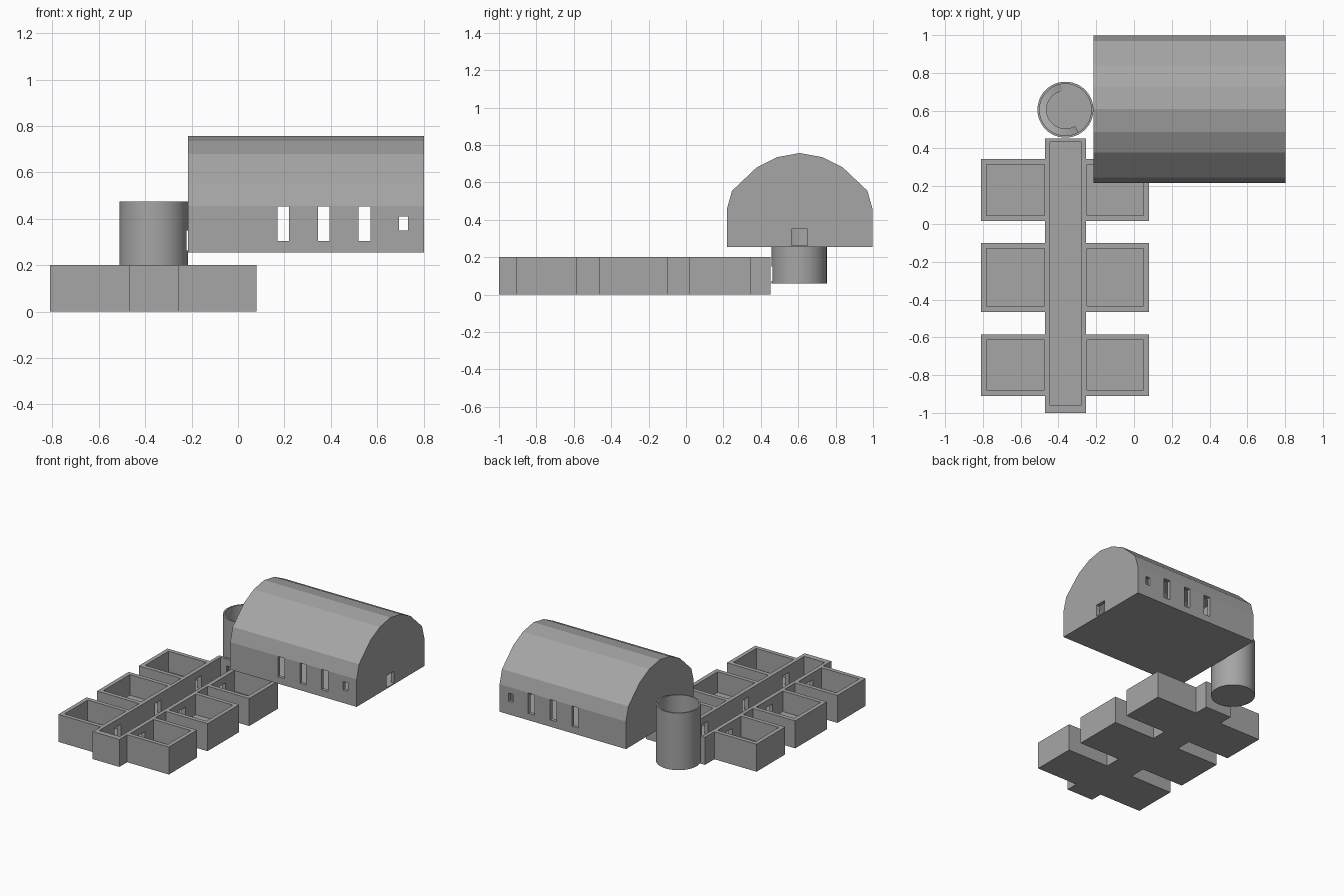
import bpy, bmesh, math

if "Cube" in bpy.data.objects:
    bpy.data.objects.remove(bpy.data.objects["Cube"], do_unlink=True)

grey = bpy.data.materials.new("plain grey")
grey.use_nodes = True
colour = (0.38, 0.38, 0.38, 1)
grey.diffuse_color = colour
for node in grey.node_tree.nodes:
    if node.type == 'BSDF_PRINCIPLED':
        node.inputs["Base Color"].default_value = colour


def finish(name, bm):
    bmesh.ops.recalc_face_normals(bm, faces=bm.faces)
    mesh = bpy.data.meshes.new(name)
    bm.to_mesh(mesh)
    bm.free()
    mesh.materials.append(grey)
    obj = bpy.data.objects.new(name, mesh)
    bpy.context.collection.objects.link(obj)
    return obj


def box(name, x, y, z):
    bm = bmesh.new()
    bmesh.ops.create_cube(bm, size=1)
    for v in bm.verts:
        v.co = [r[0] if c < 0 else r[1] for c, r in zip(v.co, (x, y, z))]
    return finish(name, bm)


def prism(name, outline, axis, lo, hi):
    """Extrude a closed outline along x (axis 0) or z (axis 2)."""
    bm = bmesh.new()
    pts = [(lo, a, b) if axis == 0 else (a, b, lo) for a, b in outline]
    face = bm.faces.new([bm.verts.new(p) for p in pts])
    new = bmesh.ops.extrude_face_region(bm, geom=[face])["geom"]
    for v in new:
        if isinstance(v, bmesh.types.BMVert):
            v.co[axis] = hi
    return finish(name, bm)


def circle(cx, cy, r, n=48):
    return [(cx + r * math.cos(2 * math.pi * i / n),
             cy + r * math.sin(2 * math.pi * i / n)) for i in range(n)]


def combine(target, other, operation='DIFFERENCE', keep=False):
    bpy.context.view_layer.objects.active = target
    mod = target.modifiers.new("combine", 'BOOLEAN')
    mod.operation, mod.object, mod.solver = operation, other, 'EXACT'
    bpy.ops.object.modifier_apply(modifier=mod.name)
    if not keep:
        bpy.data.objects.remove(other, do_unlink=True)


# Corridor with three pairs of open rooms
HEIGHT, FLOOR, WALL = 0.2, 0.05, 0.03
DOOR = (FLOOR + 0.002, 0.15)
OPEN = (FLOOR, 0.3)
rows = [(-0.91, -0.585), (-0.465, -0.1), (0.015, 0.345)]
rooms = box("corridor_and_rooms", (-0.47, -0.255), (-1, 0.453), (0, HEIGHT))
for y0, y1 in rows:
    combine(rooms, box("row", (-0.81, 0.08), (y0, y1), (0, HEIGHT)), 'UNION')
combine(rooms, box("cut", (-0.445, -0.28), (-0.96, 0.435), OPEN))
for y0, y1 in rows:
    inner = (y0 + WALL, y1 - WALL)
    middle = (y0 + y1) / 2
    combine(rooms, box("cut", (-0.78, -0.475), inner, OPEN))
    combine(rooms, box("cut", (-0.25, 0.05), inner, OPEN))
    combine(rooms, box("cut", (-0.5, -0.23), (middle - 0.035, middle + 0.035), DOOR))

# Round stair tower
TX, TY, TR = -0.363, 0.605, 0.148
tower = prism("tower", circle(TX, TY, TR), 2, 0.06, 0.475)
combine(tower, prism("cut", circle(TX, TY, TR - 0.011), 2, 0.07, 0.6))

# Vaulted hall, hollow inside
half = [(0.39, 0.455), (0.362, 0.555), (0.23, 0.68), (0.12, 0.735)]
MID = 0.608


def vault(inset, base):
    s = 1 - inset / 0.39
    right = [(MID + y * s, z - inset * 0.8) for y, z in half]
    left = [(2 * MID - y, z) for y, z in reversed(right)]
    bottom_r, bottom_l = (right[0][0], base), (left[-1][0], base)
    return [bottom_r] + right + [(MID, 0.757 - inset)] + left + [bottom_l]


hall = prism("vaulted_hall", vault(0, 0.255), 0, -0.215, 0.803)
combine(hall, prism("cut", vault(0.025, 0.262), 0, -0.19, 0.778))

# Windows through both long walls
for x0, x1, z0, z1 in [(0.17, 0.22, 0.305, 0.453), (0.345, 0.395, 0.305, 0.453),
                       (0.52, 0.572, 0.305, 0.453), (0.695, 0.733, 0.35, 0.41)]:
    combine(hall, box("cut", (x0, x1), (0.1, 1.1), (z0, z1)))

# Doors: hall end, hall to tower, tower to corridor
combine(hall, box("cut", (0.7, 0.9), (0.563, 0.65), (0.263, 0.35)))
hall_door = box("cut", (-0.26, -0.1), (0.563, 0.65), (0.263, 0.35))
combine(hall, hall_door, keep=True)
combine(tower, hall_door)
low_door = box("cut", (TX - 0.035, TX + 0.035), (0.4, 0.5), (0.072, 0.15))
combine(rooms, low_door, keep=True)
combine(tower, low_door)

# Spiral ramp rising round the tower wall
bm = bmesh.new()
STEPS = 32
rings = []
for i in range(STEPS + 1):
    t = i / STEPS
    a = math.radians(100 + 200 * t)
    top = 0.072 + 0.19 * t
    under = max(0.068, top - 0.03)
    rings.append([bm.verts.new((TX + r * math.cos(a), TY + r * math.sin(a), z))
                  for r, z in ((0.1, under), (0.14, under), (0.14, top), (0.1, top))])
for a, b in zip(rings, rings[1:]):
    for k in range(4):
        n = (k + 1) % 4
        bm.faces.new((a[k], a[n], b[n], b[k]))
bm.faces.new(rings[0])
bm.faces.new(rings[-1])
ramp = finish("spiral_ramp", bm)

# One material everywhere, smooth shading on the round parts
for obj in (rooms, tower, hall, ramp):
    obj.data.materials.clear()
    obj.data.materials.append(grey)
for obj in (tower, ramp):
    bpy.ops.object.select_all(action='DESELECT')
    obj.select_set(True)
    bpy.context.view_layer.objects.active = obj
    bpy.ops.object.shade_smooth_by_angle(angle=math.radians(30))
